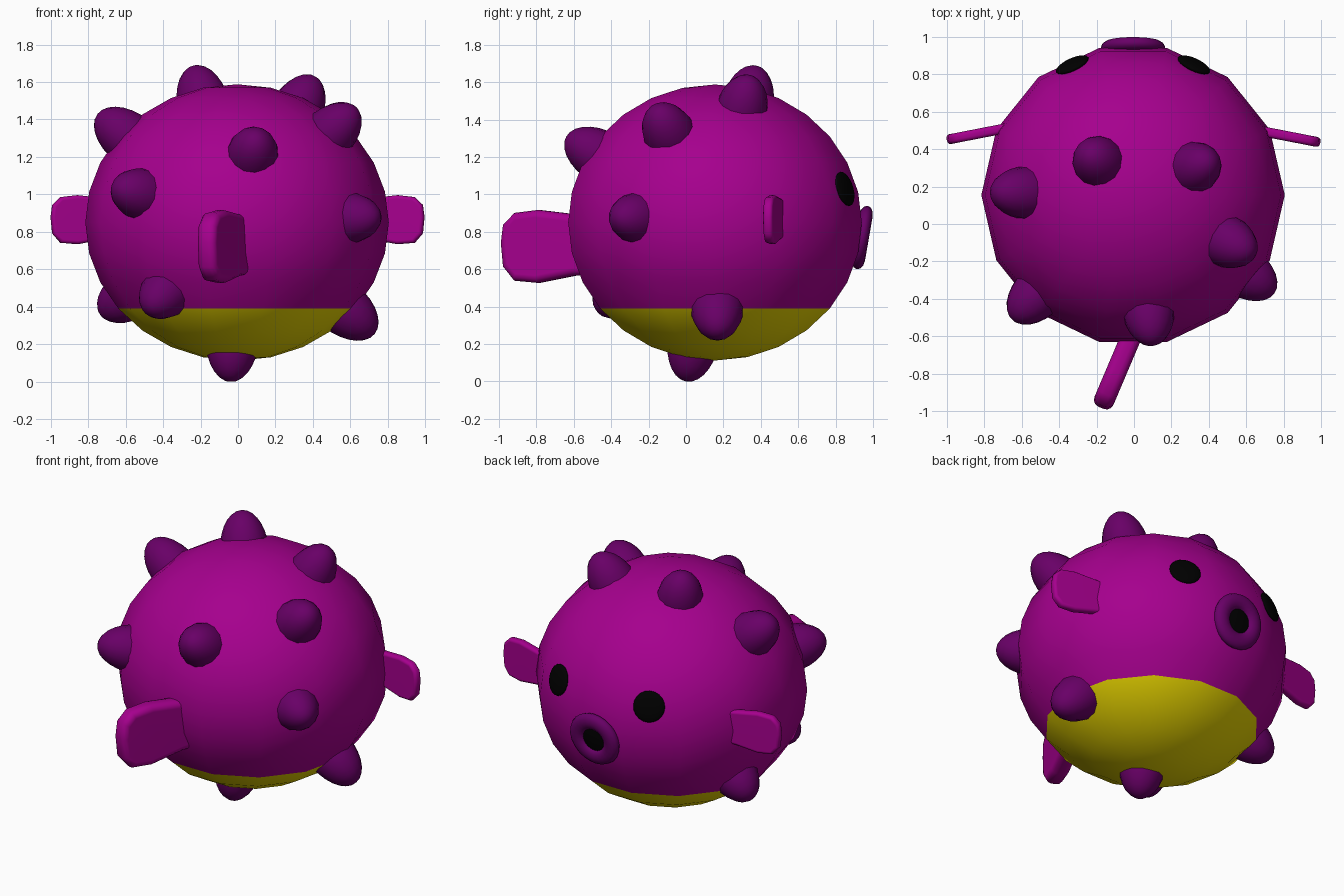
import bpy, bmesh, math
from mathutils import Matrix, Vector

cube = bpy.data.objects.get("Cube")
if cube:
    bpy.data.objects.remove(cube, do_unlink=True)


def material(name, r, g, b):
    m = bpy.data.materials.new(name)
    m.use_nodes = True
    m.diffuse_color = (r, g, b, 1)
    m.node_tree.nodes["Principled BSDF"].inputs["Base Color"].default_value = (r, g, b, 1)
    return m


magenta = material("magenta", 0.38, 0.0, 0.27)
purple = material("dark_purple", 0.14, 0.0, 0.135)
yellow = material("belly_yellow", 0.9, 0.74, 0.0)
black = material("black", 0.0, 0.0, 0.0)

CENTRE = Vector((-0.005, 0.155, 0.85))
RADII = Vector((0.81, 0.805, 0.738))


def finish(name, bm, *mats):
    bmesh.ops.recalc_face_normals(bm, faces=bm.faces)
    mesh = bpy.data.meshes.new(name)
    bm.to_mesh(mesh)
    bm.free()
    mesh.shade_smooth()
    for m in mats:
        mesh.materials.append(m)
    ob = bpy.data.objects.new(name, mesh)
    bpy.context.collection.objects.link(ob)
    return ob


def facing(location, normal):
    """Matrix that puts local z along the normal."""
    return Matrix.Translation(location) @ Vector(normal).to_track_quat("Z", "Y").to_matrix().to_4x4()


def ellipsoid(name, location, normal, size, mat, segments=14):
    bm = bmesh.new()
    bmesh.ops.create_uvsphere(bm, u_segments=segments, v_segments=14, radius=1)
    bm.transform(facing(location, normal) @ Matrix.Diagonal((*size, 1)))
    return finish(name, bm, mat)


# Round body with corners on the x axis, cut level so that the belly has its own colour
BELLY = 0.39
bm = bmesh.new()
bmesh.ops.create_uvsphere(bm, u_segments=14, v_segments=14, radius=1)
bm.transform(Matrix.Translation(CENTRE) @ Matrix.Diagonal((*RADII, 1))
             @ Matrix.Rotation(math.pi / 2, 4, "Z"))
bmesh.ops.bisect_plane(bm, geom=bm.verts[:] + bm.edges[:] + bm.faces[:],
                       plane_co=(0, 0, BELLY), plane_no=(0, 0, 1))
for f in bm.faces:
    f.material_index = int(f.calc_center_median().z < BELLY)
finish("body", bm, magenta, yellow)

# Blunt spikes, given by their tips
tips = [(-0.24, 0.38, 1.685), (0.41, 0.34, 1.63), (-0.75, 0.17, 1.43),
        (0.63, -0.16, 1.46), (0.1, -0.64, 1.31), (-0.65, -0.51, 1.04),
        (0.75, -0.37, 0.88), (-0.48, -0.47, 0.385), (-0.735, 0.38, 0.36),
        (0.73, 0.17, 0.255), (-0.04, 0.0, 0.0)]
for i, tip in enumerate(tips):
    out = (Vector(tip) - CENTRE).normalized()
    ellipsoid(f"spike_{i + 1}", Vector(tip) - out * 0.24, out, (0.143, 0.143, 0.24), purple)

# Eyes
for side, label in ((1, "left"), (-1, "right")):
    spot = Vector((side * 0.325 - 0.005, 0.85, 1.03))
    n = [d / r ** 2 for d, r in zip(spot - CENTRE, RADII)]
    ellipsoid(f"{label}_eye", spot, n, (0.095, 0.095, 0.025), black, 20)

# Ring mouth with a dark opening
mouth_at, mouth_dir = Vector((-0.005, 0.942, 0.77)), Vector((0, 0.98, -0.17))
bm = bmesh.new()
ring = [bm.verts.new((0.12 + 0.052 * math.cos(a), 0, 0.036 * math.sin(a)))
        for a in (math.tau * k / 12 for k in range(12))]
loop = [bm.edges.new((ring[k - 1], ring[k])) for k in range(12)]
bmesh.ops.spin(bm, geom=ring + loop, cent=(0, 0, 0), axis=(0, 0, 1),
               angle=math.tau, steps=24, use_merge=True)
bmesh.ops.remove_doubles(bm, verts=bm.verts, dist=0.0001)
bm.transform(facing(mouth_at, mouth_dir))
finish("mouth_ring", bm, purple)
ellipsoid("mouth_opening", mouth_at, mouth_dir, (0.1, 0.1, 0.022), black, 20)

# Fins share one rounded outline: length along x, height along z
OUTLINE = [(-0.4, -0.38), (0.0, -0.4), (0.5, -0.5), (0.82, -0.47), (0.97, -0.28),
           (1.0, 0.05), (0.97, 0.3), (0.82, 0.46), (0.5, 0.5), (0.0, 0.44), (-0.4, 0.4)]


def fin(name, root, angle, length, height, thick):
    bm = bmesh.new()
    face = bm.faces.new([bm.verts.new((x * length, -thick / 2, z * height)) for x, z in OUTLINE])
    ext = bmesh.ops.extrude_face_region(bm, geom=[face])
    bmesh.ops.translate(bm, vec=(0, thick, 0),
                        verts=[v for v in ext["geom"] if isinstance(v, bmesh.types.BMVert)])
    bm.transform(Matrix.Translation(root) @ Matrix.Rotation(angle, 4, "Z"))
    ob = finish(name, bm, magenta)
    bevel = ob.modifiers.new("rounded_edge", "BEVEL")
    bevel.width = thick * 0.36
    bevel.segments = 3
    bevel.limit_method = "ANGLE"
    bevel.angle_limit = math.radians(50)
    ob.modifiers.new("even_shading", "WEIGHTED_NORMAL")


lean = math.radians(-11)
fin("left_fin", (0.71, 0.49, 0.865), lean, 0.29, 0.262, 0.053)
fin("right_fin", (-0.715, 0.505, 0.865), math.pi - lean, 0.29, 0.262, 0.053)
fin("tail_fin", (-0.01, -0.59, 0.722), math.radians(-113), 0.425, 0.39, 0.11)
